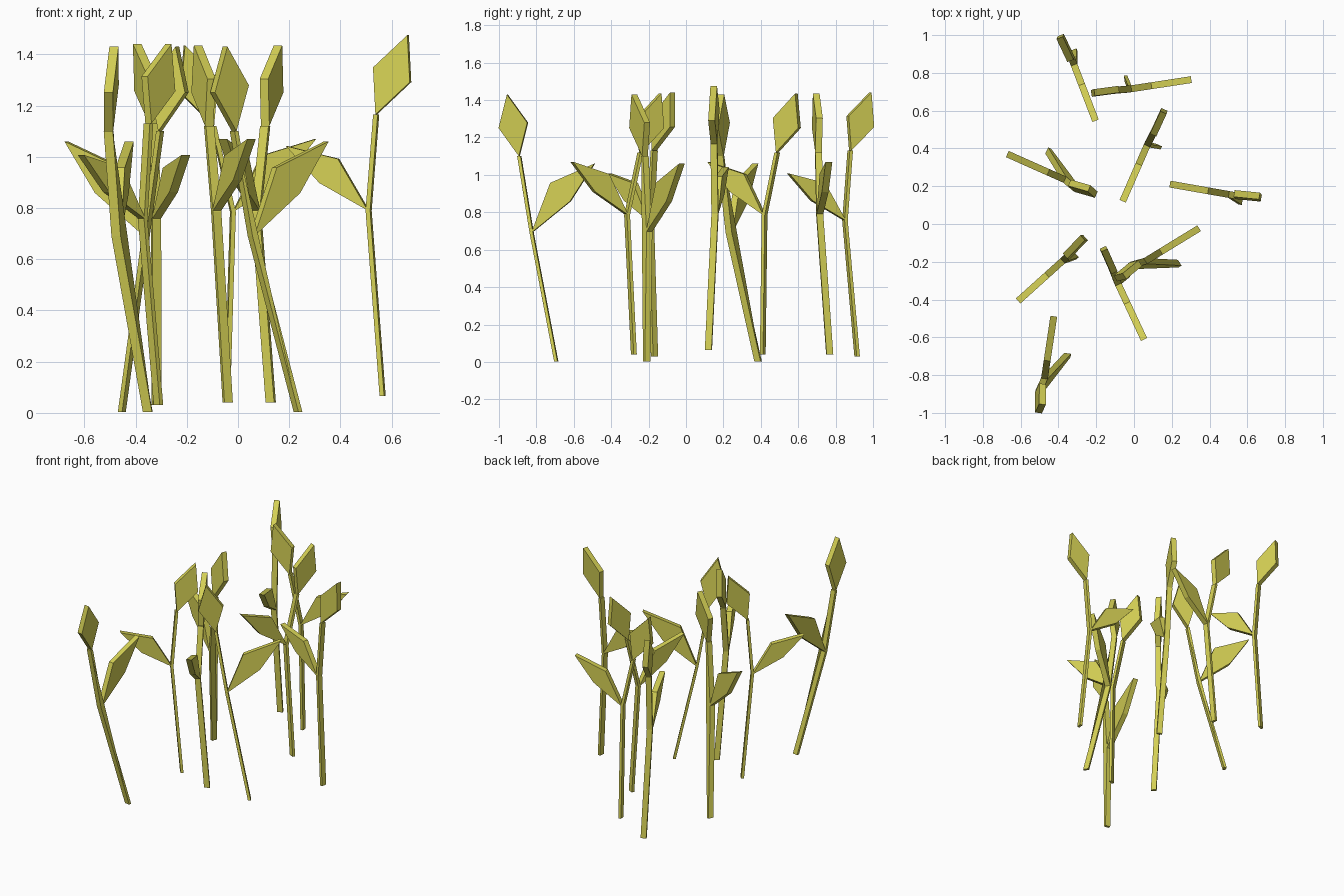
import bpy, bmesh, math
from mathutils import Vector

if "Cube" in bpy.data.objects:
    bpy.data.objects.remove(bpy.data.objects["Cube"])

mat = bpy.data.materials.new("olive_yellow")
mat.diffuse_color = (0.66, 0.63, 0.09, 1)
mat.use_nodes = True
mat.node_tree.nodes["Principled BSDF"].inputs["Base Color"].default_value = mat.diffuse_color

HALF = 0.018      # half thickness of every flat part
STEM = 0.009      # half width of the stem


def slab(name, outline):
    """Outline in the plant's plane (u, v, z), thickened along v."""
    bm = bmesh.new()
    off = Vector((0, HALF, 0))
    front = [bm.verts.new(p - off) for p in outline]
    back = [bm.verts.new(p + off) for p in outline]
    bm.faces.new(front)
    bm.faces.new(back[::-1])
    n = len(outline)
    for i in range(n):
        j = (i + 1) % n
        bm.faces.new((front[j], front[i], back[i], back[j]))
    bmesh.ops.recalc_face_normals(bm, faces=bm.faces)
    me = bpy.data.meshes.new(name)
    bm.to_mesh(me)
    bm.free()
    me.materials.append(mat)
    return me


def diamond(start, tip, frac, left, right):
    """Four-sided blade from start to tip; side widths as parts of its length."""
    a = tip - start
    side = Vector((-a.z, 0, a.x))
    mid = start + a * frac
    return [start, mid - side * right, tip, mid + side * left]


def variety(base, joint_z, leaf_tip, neck, bud_tip):
    base, leaf_tip, neck, bud_tip = map(Vector, (base, leaf_tip, neck, bud_tip))
    joint = Vector((0, 0, joint_z))
    w = Vector((STEM, 0, 0))
    path = [base, joint, neck]
    return {
        "stem": slab("stem", [p + w for p in path] + [p - w for p in path[::-1]]),
        "leaf": slab("leaf", diamond(joint, leaf_tip, 0.53, 0.08, 0.21)),
        "bud": slab("bud", diamond(neck, bud_tip, 0.5, 0.235, 0.235)),
    }


# Three plant varieties, each standing with its joint over the origin
leaning = variety((-0.148, 0.102, 0.003), 0.69, (-0.34, 0, 1.06),
                  (0.07, -0.02, 1.10), (0.13, 0.01, 1.43))
upright = variety((0.06, -0.025, 0.03), 0.755, (-0.325, 0, 1.007),
                  (0.03, 0, 1.13), (0.153, 0.02, 1.44))
tilted = variety((0.014, -0.056, 0.04), 0.785, (-0.327, 0, 1.07),
                 (0.076, -0.005, 1.12), (0.19, -0.01, 1.435))

# Joint x, joint y, lift, turn in degrees
planting = [
    (leaning, -0.475, -0.825, 0, 261.5),
    (leaning, 0.055, -0.20, 0, 211.5),
    (leaning, -0.36, 0.232, 0, -24),
    (upright, 0.51, 0.155, 0.035, -10),
    (upright, -0.32, 0.85, 0, 111),
    (upright, -0.372, -0.19, 0, 42),
    (tilted, -0.02, 0.715, 0, 188.7),
    (tilted, 0.071, 0.42, 0, 66.4),
    (tilted, -0.085, -0.315, 0, 115),
]

for i, (parts, x, y, z, turn) in enumerate(planting, 1):
    for part, mesh in parts.items():
        ob = bpy.data.objects.new(f"{part}_{i}", mesh)
        ob.location = (x, y, z)
        ob.rotation_euler = (0, 0, math.radians(turn))
        bpy.context.collection.objects.link(ob)
